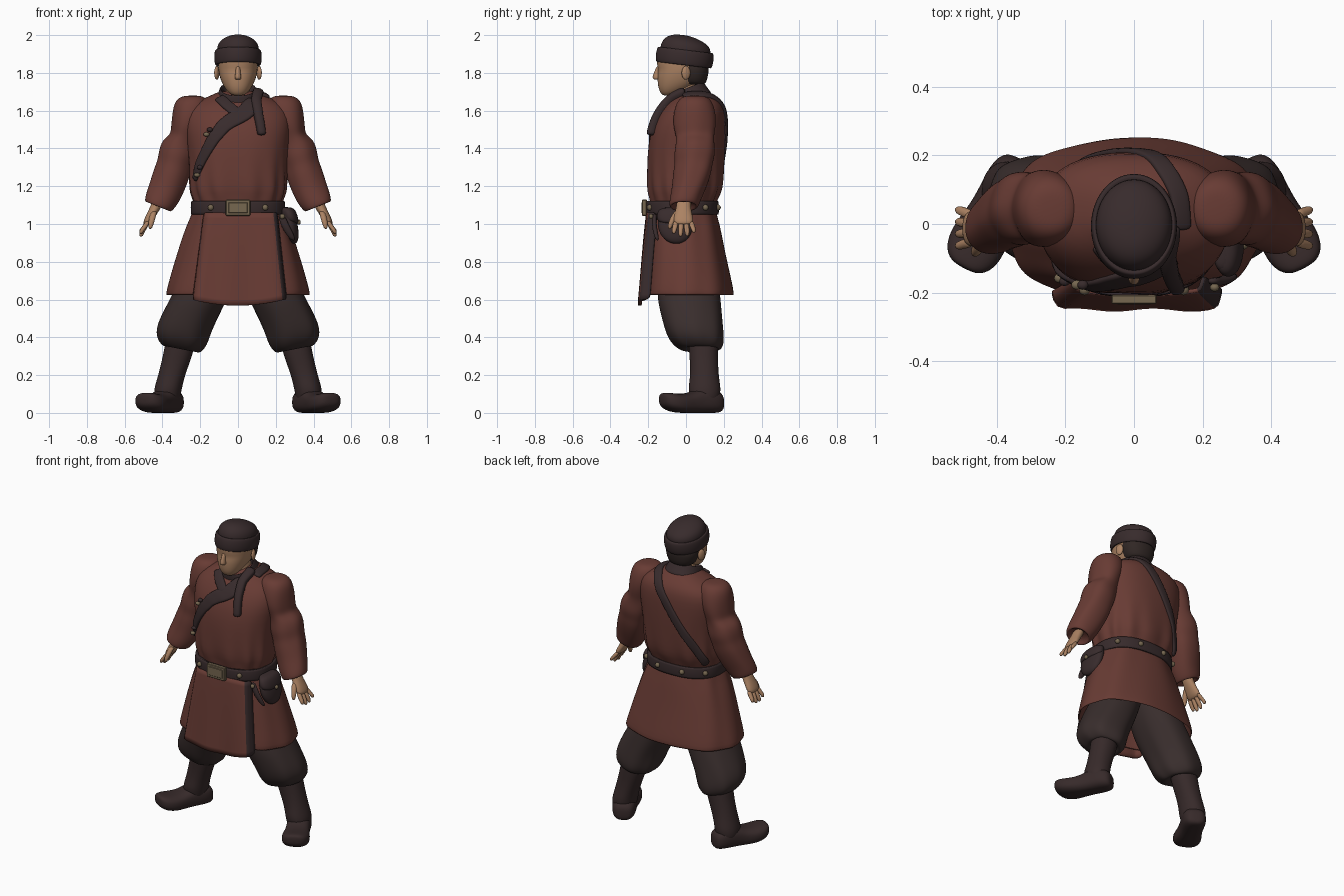
import bpy, bmesh, math
from mathutils import Matrix, Vector
from mathutils.bvhtree import BVHTree

def material(name, rgb):
    m = bpy.data.materials.new(name)
    m.diffuse_color = (*rgb, 1)
    return m

COAT = material("russet cloth", (0.138, 0.044, 0.034))
DARK = material("dark trim", (0.039, 0.024, 0.025))
PANTS = material("dark trousers", (0.041, 0.027, 0.026))
BOOT = material("boot leather", (0.038, 0.023, 0.023))
SKIN = material("skin", (0.41, 0.225, 0.125))
BRASS = material("old brass", (0.18, 0.135, 0.08))
HAIR = material("hair", (0.03, 0.02, 0.018))
I = Matrix.Identity(4)

def tube(bm, rows, n=24, p=2.2, M=I, k=9):
    """Loft of superellipse rings; row = z, cx, cy, rx, ry, tilt, fold."""
    rings = []
    for i, row in enumerate(rows):
        z, cx, cy, rx, ry, tilt, fold = (tuple(row) + (0, 0))[:7]
        ring = []
        for j in range(n):
            a = 2 * math.pi * j / n
            c, s = math.cos(a), math.sin(a)
            f = 1 + fold * math.sin(k * a + 0.8 * math.sin(2 * a) + 0.35 * i)
            x = f * rx * math.copysign(abs(c) ** (2 / p), c)
            y = f * ry * math.copysign(abs(s) ** (2 / p), s)
            ring.append(bm.verts.new(M @ Vector((cx + x, cy + y, z + tilt * x))))
        rings.append(ring)
    for a, b in zip(rings, rings[1:]):
        for j in range(n):
            bm.faces.new((a[j], a[(j + 1) % n], b[(j + 1) % n], b[j]))
    bm.faces.new(rings[0][::-1])
    bm.faces.new(rings[-1])

def ball(bm, loc, size, rot=I):
    M = Matrix.Translation(loc) @ rot @ Matrix.Diagonal((*size, 1))
    bmesh.ops.create_uvsphere(bm, u_segments=12, v_segments=8, radius=1, matrix=M)

def finish(bm, name, mats, mirror=False, sub=2):
    bmesh.ops.recalc_face_normals(bm, faces=bm.faces[:])
    me = bpy.data.meshes.new(name)
    bm.to_mesh(me)
    bm.free()
    ob = bpy.data.objects.new(name, me)
    bpy.context.collection.objects.link(ob)
    for m in mats if isinstance(mats, (list, tuple)) else [mats]:
        me.materials.append(m)
    for poly in me.polygons:
        poly.use_smooth = True
    if mirror:
        ob.modifiers.new("mirror", 'MIRROR').use_mirror_merge = False
    if sub:
        s = ob.modifiers.new("smooth", 'SUBSURF')
        s.levels = s.render_levels = sub
    return ob

def part(name, mats, *lofts, mirror=False, sub=2, **kw):
    bm = bmesh.new()
    for rows in lofts:
        tube(bm, rows, **kw)
    return finish(bm, name, mats, mirror, sub)

# Coat body, gathered above the belt
torso = part("coat_body", COAT, [
    (1.06, 0, -.02, .23, .17), (1.12, 0, -.015, .232, .172, 0, .025), (1.16, 0, -.01, .25, .19, 0, .04),
    (1.21, 0, -.006, .258, .2, 0, .025), (1.3, 0, -.002, .258, .203, 0, .01), (1.42, 0, .004, .268, .205),
    (1.52, 0, .015, .285, .195), (1.6, 0, .035, .275, .172), (1.648, 0, .045, .225, .14),
    (1.678, 0, .045, .145, .105), (1.71, 0, .045, .09, .07)], n=72, p=2.4, k=13, sub=1)

# Skirt of the coat with soft pleats and a parallel lining
part("coat_skirt", COAT, [
    (1.12, 0, -.02, .23, .168), (1.06, 0, -.02, .238, .178, 0, .015), (1.0, 0, -.015, .265, .19, 0, .025),
    (.9, 0, -.01, .302, .205, 0, .014), (.78, 0, 0, .338, .22, 0, .014), (.68, 0, .007, .366, .236, 0, .014),
    (.625, 0, .01, .379, .242, 0, .016), (.62, 0, .01, .37, .235, 0, .016), (.68, 0, .007, .355, .225, 0, .014),
    (.78, 0, 0, .328, .21), (.9, 0, -.01, .292, .195), (1.0, 0, -.015, .253, .178)], n=60, p=2.35, k=8, sub=1)

# Overlapping front panel with a dark right edge
bm = bmesh.new()
grid = []
for i in range(9):
    t = i / 8
    xl, xr = -.165 - .06 * t, .19 + .05 * t
    y0 = -.205 - .04 * t ** .8
    row = [(xl - .012, y0 + .05)]
    for j in range(11):
        u = j / 10
        row.append((xl + (xr - xl) * u, y0 + .006 * t * math.sin(u * 13) + .012 * (1 - t) * (2 * u - 1) ** 2))
    row += [(xr + .004, y0 + .02), (xr + .014, y0 + .055)]
    grid.append([bm.verts.new((x, y, 1.06 - t * (.492 - .03 * (abs(x) / .24) ** 2))) for x, y in row])
for a, b in zip(grid, grid[1:]):
    for j in range(len(a) - 1):
        bm.faces.new((a[j], a[j + 1], b[j + 1], b[j])).material_index = int(j >= 11)
flap = finish(bm, "coat_front_panel", [COAT, DARK], sub=1)
sol = flap.modifiers.new("cloth", 'SOLIDIFY')
sol.thickness, sol.offset = .012, 0

# Puffed sleeves with folds at the elbow
part("sleeve", COAT, [
    (1.68, .24, .045, .03, .035), (1.672, .242, .045, .07, .072), (1.638, .246, .045, .094, .1, 0, .01),
    (1.57, .255, .045, .094, .115, 0, .01), (1.51, .268, .045, .086, .112, 0, .02), (1.465, .28, .048, .077, .1, .1, .03),
    (1.425, .308, .05, .093, .102, .2, .03), (1.37, .322, .047, .096, .11, .2, .02), (1.32, .335, .043, .089, .1, .25, .03),
    (1.27, .35, .035, .094, .102, .25, .03), (1.2, .375, .02, .09, .092, .3, .02), (1.14, .4, .0, .085, .084, .35, .02),
    (1.095, .423, -.012, .073, .079, .4), (1.088, .425, -.012, .06, .064, .4), (1.12, .415, -.01, .045, .05, .4)],
    p=2.1, k=5, mirror=True)

# Hands: palm, four fingers, thumb
bm = bmesh.new()
tube(bm, [(1.15, .41, -.01, .034, .04), (1.09, .435, -.013, .031, .038), (1.05, .458, -.015, .028, .05),
          (1.02, .474, -.014, .026, .054), (.995, .486, -.013, .018, .05)], n=12)
for i in range(4):
    y = -.052 + .026 * i
    dy, tip = (i - 1.3) * .009, (.95, .935, .937, .955)[i]
    tube(bm, [(1.02, .474, y, .015, .015), (.985, .493, y + .5 * dy, .016, .0155),
              (tip + .015, .511, y + dy, .0145, .0135), (tip - .003, .513, y + dy, .008, .008)], n=8)
tube(bm, [(1.075, .442, -.04, .018, .02), (1.03, .455, -.068, .019, .02), (.995, .462, -.083, .015, .015),
          (.972, .465, -.087, .008, .008)], n=8)
finish(bm, "hand", SKIN, mirror=True, sub=1)

# Baggy trousers tucked into the boots
part("trouser_leg", PANTS, [
    (.86, .11, .01, .13, .13), (.74, .145, .01, .145, .157), (.62, .2, .014, .152, .17, 0, .01),
    (.52, .25, .03, .15, .162, .05, .02), (.45, .282, .042, .146, .156, .1, .025), (.39, .295, .055, .138, .147, .15, .03),
    (.35, .298, .07, .116, .123, .18, .045), (.328, .3, .08, .086, .092, .2, .02), (.36, .3, .085, .06, .06, .2)],
    k=7, mirror=True)

# Boots: shaft and outward-turned foot with a raised toe
bm = bmesh.new()
tube(bm, [(.42, .3, .09, .078, .078), (.33, .312, .093, .08, .078), (.25, .336, .096, .074, .074),
          (.18, .357, .098, .071, .077, 0, .012), (.13, .37, .098, .073, .085, 0, .02), (.09, .375, .1, .07, .08),
          (.05, .376, .1, .06, .07)], k=4)
d = Vector((.47, -.883, 0))
side = Vector((0, 0, 1)).cross(d)
foot = Matrix((side, (0, 0, 1), d)).transposed().to_4x4()
foot.translation = (.372, .105, 0)
tube(bm, [(-.095, 0, .05, .03, .03), (-.08, 0, .055, .06, .055), (-.03, 0, .065, .074, .067), (.04, 0, .065, .07, .068),
          (.1, 0, .051, .073, .054), (.16, 0, .049, .085, .051), (.215, 0, .057, .082, .049),
          (.25, 0, .068, .062, .04), (.265, 0, .074, .032, .024)], p=2.6, M=foot)
for v in bm.verts:
    v.co.z = max(v.co.z, 0)
finish(bm, "boot", BOOT, mirror=True)

# Head, neck, nose, brow, ears
bm = bmesh.new()
tube(bm, [(1.56, 0, .03, .07, .07), (1.66, 0, .015, .066, .07), (1.78, 0, .02, .064, .07)])
tube(bm, [(1.68, 0, -.095, .025, .025), (1.688, 0, -.085, .045, .047), (1.715, 0, -.063, .068, .083),
          (1.75, 0, -.036, .088, .115), (1.79, 0, -.024, .1, .129), (1.815, 0, -.02, .104, .127),
          (1.84, 0, -.02, .105, .134), (1.88, 0, -.02, .105, .137), (1.93, 0, -.015, .095, .12)])
tube(bm, [(1.764, 0, -.154, .015, .016), (1.774, 0, -.155, .02, .027), (1.8, 0, -.148, .013, .023),
          (1.84, 0, -.142, .013, .014)], n=10)
for s in (-1, 1):
    ball(bm, (s * .112, .0, 1.8), (.013, .026, .037), Matrix.Rotation(s * .35, 4, 'Z'))
for z, w in ((1.742, .027), (1.733, .023)):
    ball(bm, (0, -.134, z), (w, .013, .006))
ball(bm, (0, -.112, 1.7), (.03, .024, .018))
finish(bm, "head", SKIN, sub=1)
part("hair", HAIR, [(1.735, 0, .045, .065, .05), (1.75, 0, .035, .088, .075), (1.8, 0, .035, .105, .085),
                    (1.88, 0, .03, .11, .1)], sub=1)

# Cap: crown and rolled band, tipped back
tip = Matrix.Translation((0, -.012, 1.84)) @ Matrix.Rotation(-.12, 4, 'X')
part("cap_crown", DARK, [(.03, 0, 0, .11, .13), (.085, 0, 0, .114, .138), (.115, 0, -.003, .106, .126),
                         (.138, 0, -.014, .084, .098), (.153, 0, -.024, .05, .06), (.159, 0, -.027, .02, .025)], M=tip, p=2)
part("cap_band", DARK, [(.02, 0, 0, .1, .12), (-.003, 0, 0, .116, .142), (.005, 0, 0, .124, .151), (.04, 0, 0, .128, .156),
                        (.076, 0, 0, .125, .152), (.086, 0, 0, .117, .143), (.07, 0, 0, .1, .12)], M=tip, p=2)

# Standing collar, low at the throat
lean = Matrix.Translation((0, .012, 1.672)) @ Matrix.Rotation(.38, 4, 'X')
part("collar", DARK, [(-.045, 0, -.005, .135, .135), (-.01, 0, -.002, .118, .12), (.03, 0, .0, .102, .108), (.05, 0, .002, .096, .102),
                      (.045, 0, .002, .086, .092), (-.01, 0, .0, .07, .08)], M=lean)

# Bands laid on the coat surface
bpy.context.view_layer.update()
tree = BVHTree.FromObject(torso, bpy.context.evaluated_depsgraph_get())

def ribbon(name, pts, w0, w1, thick=.012):
    pts = [Vector(p) for p in pts]
    path = []
    for a, b in zip(pts, pts[1:]):
        path += [a.lerp(b, t / 5) for t in range(5)]
    path = [tree.find_nearest(p)[:2] for p in path + [pts[-1]]]
    bm = bmesh.new()
    prev = None
    for i, (p, n) in enumerate(path):
        t = path[min(i + 1, len(path) - 1)][0] - path[max(i - 1, 0)][0]
        s = t.cross(n).normalized() * (w0 + (w1 - w0) * i / (len(path) - 1)) / 2
        ring = [bm.verts.new(p + s * a + n * h) for a, h in
                ((-1, -.02), (-1, thick * .7), (-.8, thick), (0, thick * 1.2), (.8, thick), (1, thick * .7), (1, -.02))]
        if prev:
            for j in range(7):
                bm.faces.new((prev[j], prev[(j + 1) % 7], ring[(j + 1) % 7], ring[j]))
        else:
            bm.faces.new(ring)
        prev = ring
    bm.faces.new(prev)
    return finish(bm, name, DARK, sub=1)

ribbon("lapel_band", [(.1, -.1, 1.66), (.03, -.17, 1.6), (-.07, -.2, 1.54), (-.14, -.2, 1.45),
                      (-.2, -.17, 1.34), (-.24, -.12, 1.23)], .105, .045, .012)
ribbon("lapel_under", [(-.1, -.06, 1.67), (-.06, -.12, 1.64), (0, -.16, 1.59)], .06, .06)
ribbon("back_strap", [(.14, -.02, 1.68), (.13, .08, 1.68), (.07, .17, 1.63), (0, .22, 1.54), (-.08, .22, 1.42),
                      (-.17, .17, 1.28), (-.23, .1, 1.14)], .06, .05)
ribbon("scarf_tail", [(.1, -.0, 1.68), (.095, -.09, 1.65), (.11, -.16, 1.58), (.13, -.2, 1.47)], .06, .045, .03)

# Toggles along the lapel edge: dark loops with brass ends
for name, mat, spots in (("lapel_loops", DARK, ((-.15, 1.5), (-.21, 1.3))),
                         ("lapel_toggles", BRASS, ((-.168, 1.475), (-.235, 1.26)))):
    bm = bmesh.new()
    for x, z in spots:
        p, n = tree.find_nearest(Vector((x, -.18, z)))[:2]
        ball(bm, p + n * .015, (.016, .014, .012))
    finish(bm, name, mat, sub=0)

# Belt, buckle, studs
part("belt", DARK, [(1.06, 0, -.02, .23, .175), (1.046, 0, -.02, .246, .19), (1.052, 0, -.02, .252, .195),
                    (1.12, 0, -.02, .25, .194), (1.126, 0, -.02, .244, .188), (1.11, 0, -.02, .23, .175)],
     n=48, p=2.4, sub=1)
bm = bmesh.new()
for size, y in (((.13, .025, .085), -.22), ((.1, .008, .058), -.231)):
    bmesh.ops.create_cube(bm, size=1, matrix=Matrix.Translation((0, y, 1.086)) @ Matrix.Diagonal((*size, 1)))
bmesh.ops.bevel(bm, geom=bm.edges[:], offset=.003, segments=1, affect='EDGES')
buckle = finish(bm, "belt_buckle", BRASS, sub=0)
for poly in buckle.data.polygons:
    poly.use_smooth = False
bm = bmesh.new()
for deg in (30, 65, 115, 150, 230, 310):
    a = math.radians(deg)
    c, s = math.cos(a), math.sin(a)
    r = (abs(c / .252) ** 2.4 + abs(s / .195) ** 2.4) ** (-1 / 2.4)
    ball(bm, (c * r, -.02 + s * r, 1.087), (.016, .016, .016))
finish(bm, "belt_studs", BRASS, sub=0)

# Side pouch with its flap, clasp and hanging strap
part("pouch", DARK, [(1.09, .255, -.06, .025, .065), (1.07, .26, -.06, .036, .085), (1.0, .277, -.058, .04, .098),
                     (.945, .287, -.055, .036, .085), (.91, .293, -.052, .026, .055), (.895, .294, -.05, .01, .02)], n=16)
part("pouch_flap", DARK, [(1.09, .262, -.06, .03, .075), (1.06, .27, -.06, .042, .096), (1.02, .28, -.06, .042, .097),
                          (1.0, .283, -.06, .038, .07)], n=16)
part("hanging_strap", DARK, [(1.06, .225, -.165, .018, .012), (1.0, .245, -.17, .024, .014), (.95, .272, -.16, .024, .014),
                             (.91, .295, -.15, .012, .01)], n=8, sub=1)
bm = bmesh.new()
ball(bm, (.322, -.06, 1.01), (.01, .014, .014))
ball(bm, (.235, -.185, 1.04), (.014, .012, .014))
finish(bm, "pouch_clasps", BRASS, sub=0)
